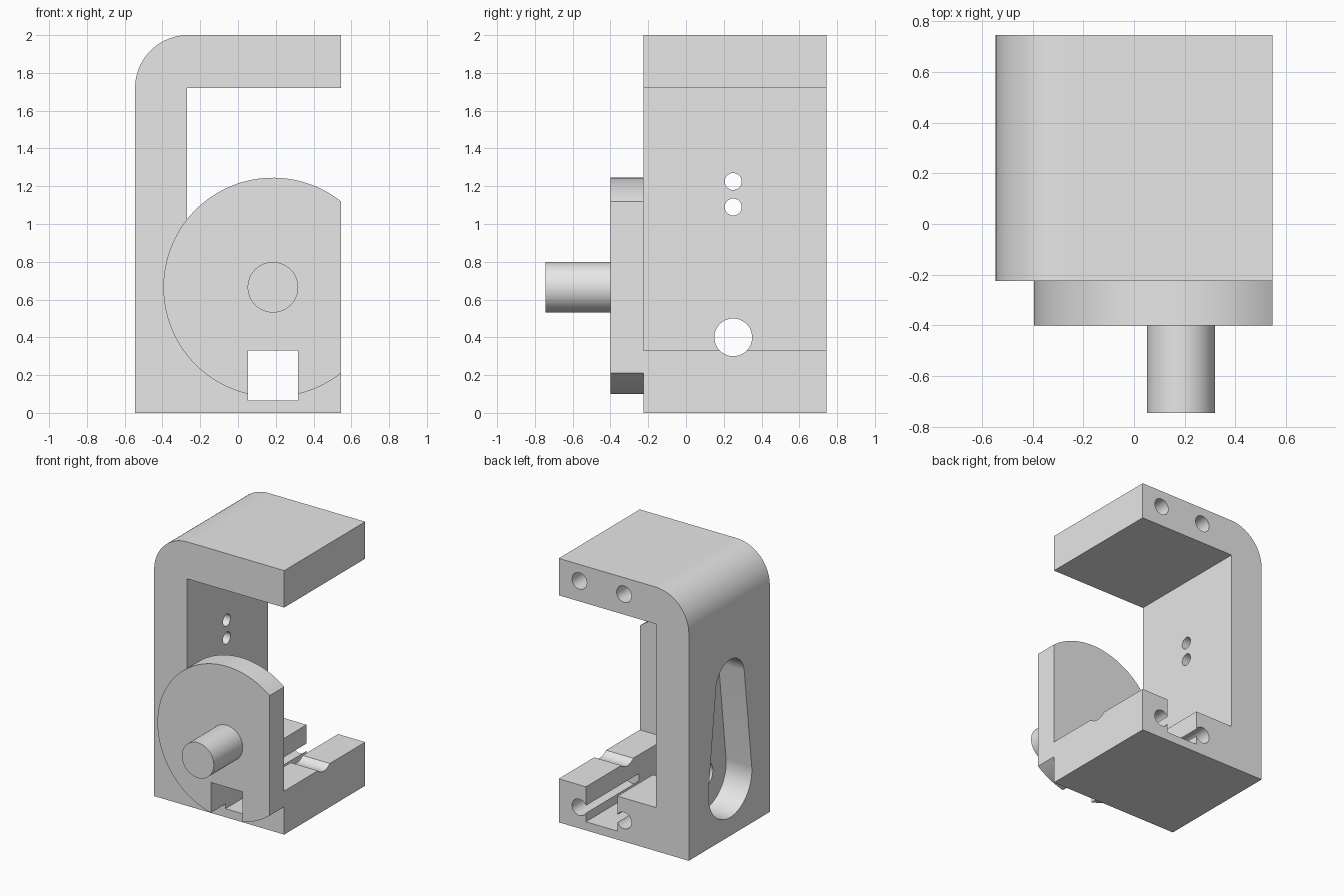
import bpy, bmesh, math

if "Cube" in bpy.data.objects:
    bpy.data.objects.remove(bpy.data.objects["Cube"], do_unlink=True)

grey = bpy.data.materials.new("plain grey")
grey.use_nodes = True
grey.diffuse_color = (0.8, 0.8, 0.8, 1)
grey.node_tree.nodes["Principled BSDF"].inputs["Base Color"].default_value = (0.8, 0.8, 0.8, 1)


def arc(cx, cz, r, start, end, steps=48):
    """Points of an arc, angles in degrees."""
    angles = [math.radians(start + (end - start) * i / steps) for i in range(steps + 1)]
    return [(cx + r * math.cos(a), cz + r * math.sin(a)) for a in angles]


def circle(cx, cz, r, steps=48):
    return arc(cx, cz, r, 0, 360, steps)[:-1]


def rect(x0, x1, z0, z1):
    return [(x0, z0), (x1, z0), (x1, z1), (x0, z1)]


def prism(name, profile, lo, hi, axis="y"):
    """Extrude an upright profile along x or y."""
    place = (lambda u, v, t: (u, t, v)) if axis == "y" else (lambda u, v, t: (t, u, v))
    bm = bmesh.new()
    base = bm.faces.new([bm.verts.new(place(u, v, lo)) for u, v in profile])
    top = bmesh.ops.extrude_face_region(bm, geom=[base])["geom"]
    shift = place(0, 0, hi - lo)
    bmesh.ops.translate(bm, vec=shift, verts=[e for e in top if isinstance(e, bmesh.types.BMVert)])
    bmesh.ops.recalc_face_normals(bm, faces=bm.faces)
    mesh = bpy.data.meshes.new(name)
    bm.to_mesh(mesh)
    bm.free()
    mesh.materials.append(grey)
    ob = bpy.data.objects.new(name, mesh)
    bpy.context.collection.objects.link(ob)
    return ob


def cut(target, cutter):
    """Subtract a cutter and discard it."""
    cutter.hide_render = True
    mod = target.modifiers.new("cut", "BOOLEAN")
    mod.operation = "DIFFERENCE"
    mod.solver = "EXACT"
    mod.object = cutter
    bpy.context.view_layer.objects.active = target
    bpy.ops.object.modifier_apply(modifier=mod.name)
    bpy.data.objects.remove(cutter, do_unlink=True)


# Main dimensions
HALF, FRONT, BACK = 0.545, -0.225, 0.745
INNER, FLOOR, CEIL, ROUND = -0.27, 0.33, 1.72, 0.28
AXLE_X, AXLE_Z = 0.185, 0.665
SLOT, SLOT_Z = 0.132, 0.065
HOLE_Y, HOLE_Z = 0.25, 0.4

# C-shaped frame with one rounded outer corner
frame = prism("frame", [(-HALF, 0), (HALF, 0), (HALF, FLOOR), (INNER, FLOOR),
                        (INNER, CEIL), (HALF, CEIL), (HALF, 2)]
              + arc(ROUND - HALF, 2 - ROUND, ROUND, 90, 180, 24), FRONT, BACK)

# Slot along the base
cut(frame, prism("slot_cutter", rect(AXLE_X - SLOT, AXLE_X + SLOT, SLOT_Z, 0.5), -1, 1))

# Blind holes in the back of the base and the top arm
for z in (0.16, 1.875):
    for side in (-1, 1):
        cut(frame, prism("bolt_cutter", circle(AXLE_X + side * 0.187, z, 0.062, 32), 0.11, 1))

# Teardrop pocket in the outer wall
low_r, high_r, high_z = 0.26, 0.17, 1.165
lean = math.degrees(math.asin((low_r - high_r) / (high_z - HOLE_Z)))
teardrop = (arc(HOLE_Y, HOLE_Z, low_r, 180 - lean, 360 + lean)
            + arc(HOLE_Y, high_z, high_r, lean, 180 - lean, 32))
cut(frame, prism("pocket_cutter", teardrop, -1, -0.33, "x"))

# Cross holes through the wall; the large one also grooves the base
for z, r in ((HOLE_Z, 0.1), (1.09, 0.045), (1.225, 0.045)):
    cut(frame, prism("cross_cutter", circle(HOLE_Y, z, r), -1, 1, "x"))

# Round front plate, trimmed flat on one side and notched over the slot
plate_r = 0.58
trim = math.degrees(math.acos((HALF - AXLE_X) / plate_r))
plate = prism("front_plate", arc(AXLE_X, AXLE_Z, plate_r, trim, 360 - trim, 96), -0.4, FRONT)
cut(plate, prism("notch_cutter", rect(AXLE_X - SLOT, AXLE_X + SLOT, 0, FLOOR), -1, 1))

# Round shaft
shaft = prism("shaft", circle(AXLE_X, AXLE_Z, 0.134, 64), -BACK, -0.4)

# Smooth the curved walls, keep edges sharp
bpy.ops.object.select_all(action="DESELECT")
for ob in (frame, plate, shaft):
    ob.select_set(True)
bpy.context.view_layer.objects.active = frame
bpy.ops.object.shade_smooth_by_angle(angle=math.radians(30))
